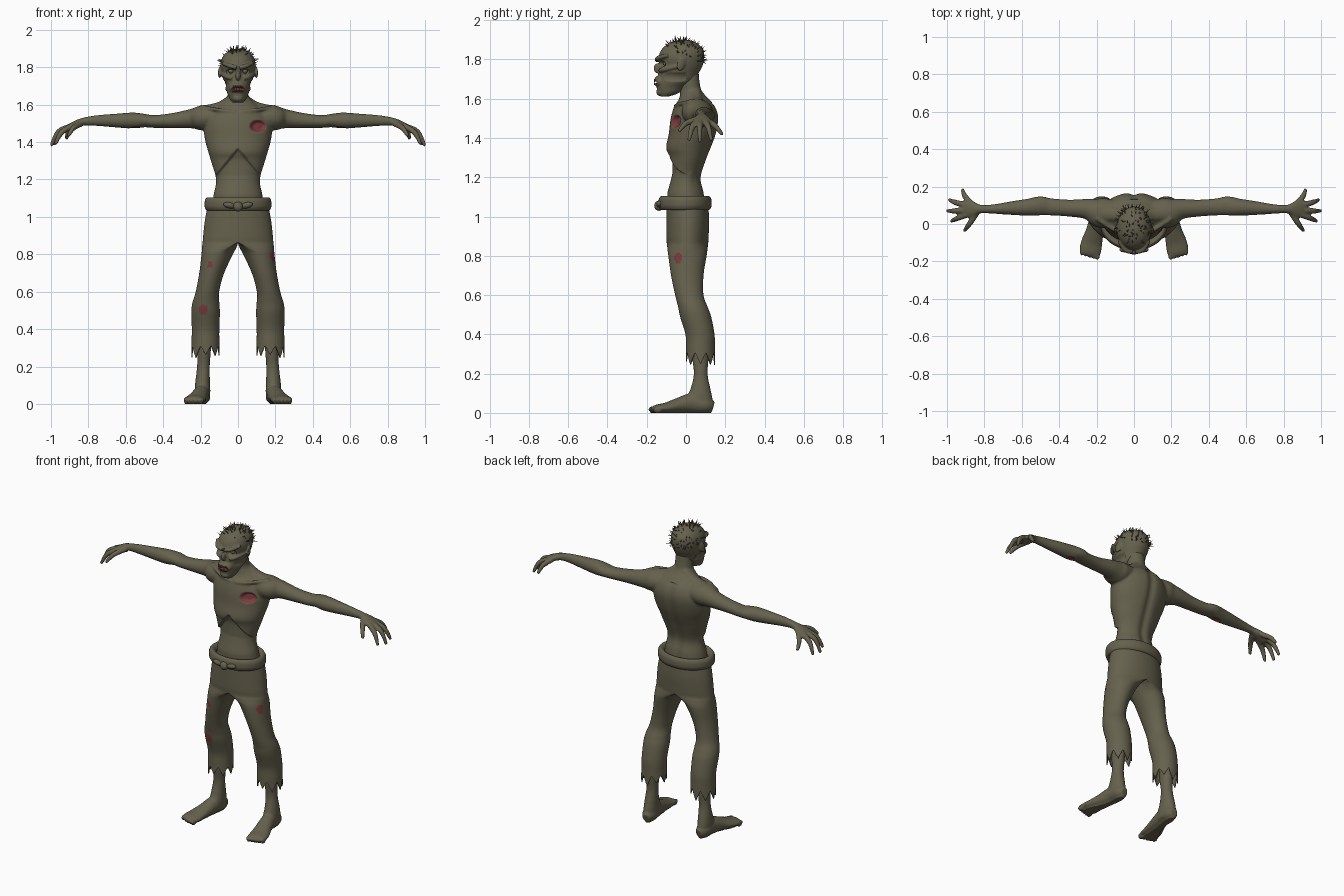
import bpy, bmesh, math, random
from mathutils import Vector, Matrix, Euler

if "Cube" in bpy.data.objects:
    bpy.data.objects.remove(bpy.data.objects["Cube"])

random.seed(4)


def material(name, rgb):
    m = bpy.data.materials.new(name)
    m.diffuse_color = (*rgb, 1)
    m.use_nodes = True
    m.node_tree.nodes["Principled BSDF"].inputs["Base Color"].default_value = m.diffuse_color
    return m


SKIN = material("olive_skin", (0.13, 0.12, 0.075))
FLESH = material("raw_flesh", (0.2, 0.045, 0.048))


def spline(rows, steps):
    """Catmull-Rom interpolation of rows of numbers."""
    out = []
    for i in range(len(rows) - 1):
        a, b, c, d = (rows[max(i - 1, 0)], rows[i], rows[i + 1], rows[min(i + 2, len(rows) - 1)])
        for s in range(steps):
            t = s / steps
            out.append([0.5 * (2 * q + (r - p) * t + (2 * p - 5 * q + 4 * r - w) * t * t
                               + (3 * q - p - 3 * r + w) * t ** 3) for p, q, r, w in zip(a, b, c, d)])
    return out + [list(rows[-1])]


def skin(bm, rings, caps=True):
    loops = [[bm.verts.new(p) for p in ring] for ring in rings]
    n = len(loops[0])
    for a, b in zip(loops, loops[1:]):
        for k in range(n):
            bm.faces.new((a[k], a[(k + 1) % n], b[(k + 1) % n], b[k]))
    if caps:
        bm.faces.new(loops[0])
        bm.faces.new(loops[-1])
    return loops


def column(bm, rows, n=32, steps=5, caps=True, side=1):
    """Upright loft; rows are (z, centre x, outer radius, inner radius, front y, back y)."""
    rings = []
    for z, cx, ro, ri, yf, yb in spline(rows, steps):
        ring = []
        for k in range(n):
            c, s = math.cos(2 * math.pi * k / n), math.sin(2 * math.pi * k / n)
            x = cx + (ro if c > 0 else ri) * c
            ring.append((side * x, (yf + yb) / 2 + (yb - yf) / 2 * s, z))
        rings.append(ring)
    return skin(bm, rings, caps)


def tube(bm, pts, n=16, steps=5, side=1):
    """Loft along a path; points are (x, y, z, width radius, height radius)."""
    p = spline(pts, steps)
    rings = []
    for i, (x, y, z, ra, rb) in enumerate(p):
        t = (Vector(p[min(i + 1, len(p) - 1)][:3]) - Vector(p[max(i - 1, 0)][:3])).normalized()
        u = t.cross(Vector((0, 0, 1))).normalized()
        v = u.cross(t)
        ring = []
        for k in range(n):
            a = 2 * math.pi * k / n
            q = Vector((x, y, z)) + u * ra * math.cos(a) + v * rb * math.sin(a)
            ring.append((side * q.x, q.y, q.z))
        rings.append(ring)
    skin(bm, rings)


def blob(bm, loc, scale, rot=(0, 0, 0)):
    m = Matrix.LocRotScale(Vector(loc), Euler(rot), Vector(scale))
    bmesh.ops.create_uvsphere(bm, u_segments=16, v_segments=10, radius=1, matrix=m)


def spike(bm, loc, direction, length, r):
    d = Vector(direction).normalized()
    m = Matrix.Translation(Vector(loc) + d * length / 2) @ d.to_track_quat('Z', 'Y').to_matrix().to_4x4()
    bmesh.ops.create_cone(bm, cap_ends=True, segments=5, radius1=r, radius2=r * 0.1, depth=length, matrix=m)


def finish(name, bm, voxel=0, smooth=0, mirror=False, thick=0):
    """Make the object and bake its modifiers."""
    bmesh.ops.recalc_face_normals(bm, faces=bm.faces[:])
    me = bpy.data.meshes.new(name)
    bm.to_mesh(me)
    bm.free()
    ob = bpy.data.objects.new(name, me)
    bpy.context.collection.objects.link(ob)
    if mirror:
        ob.modifiers.new("mirror", 'MIRROR').merge_threshold = 0.001
    if voxel:
        r = ob.modifiers.new("remesh", 'REMESH')
        r.mode, r.voxel_size = 'VOXEL', voxel
    if smooth:
        s = ob.modifiers.new("smooth", 'SMOOTH')
        s.factor, s.iterations = 0.5, smooth
    if thick:
        ob.modifiers.new("solidify", 'SOLIDIFY').thickness = thick
    bpy.context.view_layer.update()
    baked = bpy.data.meshes.new_from_object(ob.evaluated_get(bpy.context.evaluated_depsgraph_get()))
    ob.modifiers.clear()
    ob.data = baked
    baked.materials.clear()
    baked.materials.append(SKIN)
    baked.materials.append(FLESH)
    baked.shade_smooth()
    return ob


def wound(ob, centre, radii, push=(0, 0, 0)):
    """Colour faces inside an ellipsoid and press them in."""
    def dist(p):
        return math.sqrt(sum(((a - b) / r) ** 2 for a, b, r in zip(p, centre, radii)))
    hit = [f for f in ob.data.polygons if dist(f.center) < 1]
    for f in hit:
        f.material_index = 1
    for i in {i for f in hit for i in f.vertices}:
        v = ob.data.vertices[i]
        v.co += Vector(push) * min(1, 2.5 * max(0, 1 - dist(v.co)))


# Torso, neck, arms and hands fused into one skin
bm = bmesh.new()
torso = [(1.05, .14, -.095, .10), (1.12, .13, -.095, .095), (1.2, .117, -.09, .08), (1.3, .145, -.09, .11),
         (1.35, .16, -.102, .13), (1.42, .178, -.088, .155), (1.5, .183, -.078, .168), (1.56, .155, -.06, .152),
         (1.6, .105, -.035, .115), (1.64, .06, -.03, .08), (1.68, .053, -.035, .07), (1.73, .05, -.04, .065)]
column(bm, [(z, 0, w, w, f, b) for z, w, f, b in torso], n=40)
arm = [(.06, .05, 1.54, .07, .055), (.18, .06, 1.53, .08, .068), (.25, .08, 1.525, .055, .052),
       (.35, .085, 1.515, .045, .04), (.45, .092, 1.51, .046, .034), (.5, .097, 1.515, .051, .036),
       (.56, .09, 1.515, .046, .043), (.65, .085, 1.515, .037, .037), (.75, .08, 1.515, .025, .029),
       (.82, .08, 1.51, .023, .022), (.86, .08, 1.498, .042, .02), (.9, .08, 1.48, .047, .017), (.92, .08, 1.466, .04, .012)]
fingers = [[(.84, .06, 1.497), (.88, 0, 1.475), (.908, -.038, 1.432)],
           [(.89, .05, 1.485), (.945, .03, 1.45), (.978, .014, 1.386)],
           [(.89, .075, 1.485), (.96, .07, 1.455), (1.0, .07, 1.378)],
           [(.89, .1, 1.485), (.955, .115, 1.45), (.988, .13, 1.384)],
           [(.87, .11, 1.488), (.905, .15, 1.46), (.917, .186, 1.415)]]
for s in (1, -1):
    tube(bm, arm, n=24, side=s)
    for pts in fingers:
        tube(bm, [(*p, r, r) for p, r in zip(pts, (.016, .015, .009))], n=12, side=s)
    # collarbone and neck muscle
    tube(bm, [(.015, -.055, 1.56, .01, .01), (.1, -.035, 1.572, .01, .01), (.2, .03, 1.588, .012, .012)], side=s)
    tube(bm, [(.03, .045, 1.64, .03, .02), (.1, .05, 1.595, .035, .02), (.19, .06, 1.575, .04, .02)], side=s)
body = finish("upper_body", bm, voxel=.0065, smooth=4)
for v in body.data.vertices:
    x, y, z = v.co
    arch = 1.37 - 1.2 * abs(x)
    if y < .04 and abs(x) < .2 and 1.12 < z < arch:  # belly sunk below the ribs
        v.co.y += .02 * min(1, (z - 1.12) / .1) * min(1, (arch - z) / .015) * min(1, (.04 - y) / .06)
    if y > .06 and z < 1.58:  # spine groove
        v.co.y -= .012 * math.exp(-(x / .025) ** 2)
wound(body, (.11, -.07, 1.485), (.048, .08, .034), (0, .022, 0))
for s in (1, -1):
    wound(body, (s * .55, .085, 1.474), (.03, .022, .012), (0, 0, .008))

# Head with brows, cheekbones, ears, nose and muzzle
bm = bmesh.new()
head = [(1.612, .03, -.13, -.085), (1.63, .045, -.142, -.035), (1.66, .056, -.15, 0), (1.69, .07, -.145, .045),
        (1.73, .079, -.14, .065), (1.77, .088, -.135, .085), (1.81, .094, -.14, .093), (1.85, .085, -.125, .088),
        (1.88, .06, -.09, .06), (1.898, .02, -.035, .02)]
column(bm, [(z, 0, w, w, f, b) for z, w, f, b in head])
for s in (1, -1):
    tube(bm, [(.008, -.145, 1.797, .014, .012), (.045, -.138, 1.808, .014, .012), (.08, -.09, 1.822, .01, .01)], side=s)
    tube(bm, [(.03, -.13, 1.742, .012, .012), (.06, -.108, 1.75, .014, .013), (.086, -.04, 1.765, .01, .01)], side=s)
    blob(bm, (s * .096, -.025, 1.775), (.008, .022, .034), (math.radians(-18), 0, s * .35))
blob(bm, (0, -.145, 1.755), (.014, .02, .026))
blob(bm, (0, -.125, 1.688), (.048, .04, .034))
blob(bm, (0, -.128, 1.635), (.03, .024, .022))
skull = finish("head", bm, voxel=.004, smooth=3)
for v in skull.data.vertices:
    for s in (1, -1):
        d = ((v.co.x - s * .037) / .024) ** 2 + ((v.co.z - 1.778) / .017) ** 2
        if v.co.y < -.06 and d < 1:  # eye sockets
            v.co.y += .024 * (1 - d) ** .5
        d = ((abs(v.co.x) - .075) / .025) ** 2 + ((v.co.z - 1.71) / .025) ** 2
        if v.co.y < 0 and d < 1:  # hollow cheeks
            v.co.x -= math.copysign(.005 * (1 - d), v.co.x)
wound(skull, (0, -.15, 1.685), (.034, .06, .015), (0, .026, 0))

# Eyes
bm = bmesh.new()
for s in (1, -1):
    blob(bm, (s * .037, -.103, 1.779), (.014, .014, .012))
finish("eyes", bm)

# Teeth
bm = bmesh.new()
for i in range(7):
    x = (i - 3) * .0085
    y = -.16 + 9 * x * x
    spike(bm, (x, y, 1.701), (0, -.15, -1), .016, .0042)
    spike(bm, (x, y, 1.669), (0, -.15, 1), .013, .0042)
finish("teeth", bm)

# Hair tufts
bm = bmesh.new()
count = 0
while count < 110:
    d = Vector([random.gauss(0, 1) for _ in range(3)]).normalized()
    if d.z < (.6 if d.y < -.3 else .15 - .3 * max(d.y, 0)):
        continue
    root = Vector((d.x * .09, -.022 + d.y * .11, 1.8 + d.z * .094))
    spike(bm, root, d + Vector([random.uniform(-.4, .4) for _ in range(3)]), random.uniform(.02, .034), .004)
    count += 1
finish("hair", bm)

# Trousers: one half lofted from hip to torn hem, then mirrored
bm = bmesh.new()
half = [(1.07, 0, .16, 0, -.1, .112), (.98, 0, .177, 0, -.1, .118), (.9, 0, .186, 0, -.1, .115),
        (.865, 0, .189, 0, -.098, .113), (.84, .05, .142, .043, -.095, .11), (.8, .105, .09, .078, -.09, .105),
        (.7, .14, .067, .066, -.076, .089), (.6, .163, .063, .062, -.055, .089), (.54, .17, .074, .07, -.04, .11),
        (.49, .171, .078, .074, -.03, .128), (.4, .172, .075, .072, -.003, .145), (.33, .172, .076, .072, 0, .147),
        (.25, .172, .077, .073, 0, .148)]
loops = column(bm, half, n=64, steps=7, caps=False)
depth = [random.uniform(.75, 1.1) for _ in range(8)]
for loop in loops:
    for k, v in enumerate(loop):
        v.co.x = max(0, v.co.x)
        if v.co.z < .33:
            v.co.z = .33 - (.33 - v.co.z) * (.25 + abs(k % 8 - 4) / 4 * .75) * depth[((k + 4) // 8) % 8]
bmesh.ops.delete(bm, geom=[f for f in bm.faces if all(v.co.x < 1e-4 for v in f.verts)], context='FACES')
trousers = finish("trousers", bm, mirror=True, thick=.006)
wound(trousers, (-.185, -.04, .505), (.024, .05, .027))
wound(trousers, (-.15, -.08, .745), (.014, .04, .014))
wound(trousers, (.18, -.04, .79), (.05, .02, .026))

# Waistband and knot
bm = bmesh.new()
band = [(1.045, .145), (1.034, .165), (1.05, .177), (1.07, .179), (1.09, .176), (1.104, .165), (1.098, .148), (1.08, .135)]
column(bm, [(z, 0, w, w, -w + .038, w - .048) for z, w in band], n=48, caps=False)
finish("waistband", bm)
bm = bmesh.new()
blob(bm, (0, -.138, 1.055), (.026, .024, .026))
blob(bm, (-.045, -.133, 1.062), (.035, .018, .016), (0, .2, .15))
blob(bm, (.045, -.133, 1.062), (.035, .018, .016), (0, -.2, -.15))
finish("waist_knot", bm)

# Bare shins and feet
shin = [(.5, .175, .045, .03, .105), (.3, .18, .036, .03, .115), (.2, .185, .034, .04, .11),
        (.12, .189, .039, .022, .125), (.07, .19, .042, .0, .135), (.02, .19, .04, 0, .135)]
foot = [(.186, .138, .03, .022, .028), (.19, .1, .04, .042, .042), (.196, .03, .05, .043, .05), (.21, -.04, .038, .048, .038),
        (.226, -.1, .026, .057, .027), (.234, -.145, .022, .058, .021), (.238, -.165, .018, .05, .016)]
bm = bmesh.new()
for s in (1, -1):
    column(bm, [(z, c, r, r, f, b) for z, c, r, f, b in shin], side=s)
    tube(bm, foot, n=24, side=s)
    for i in range(5):  # toes
        blob(bm, (s * (.196 + i * .021), -.167 + i * .006, .018), (.014 - i * .001, .026, .016))
legs = finish("shins_and_feet", bm, voxel=.006, smooth=3)
for v in legs.data.vertices:
    v.co.z = max(0, v.co.z) if v.co.z > .006 else 0
